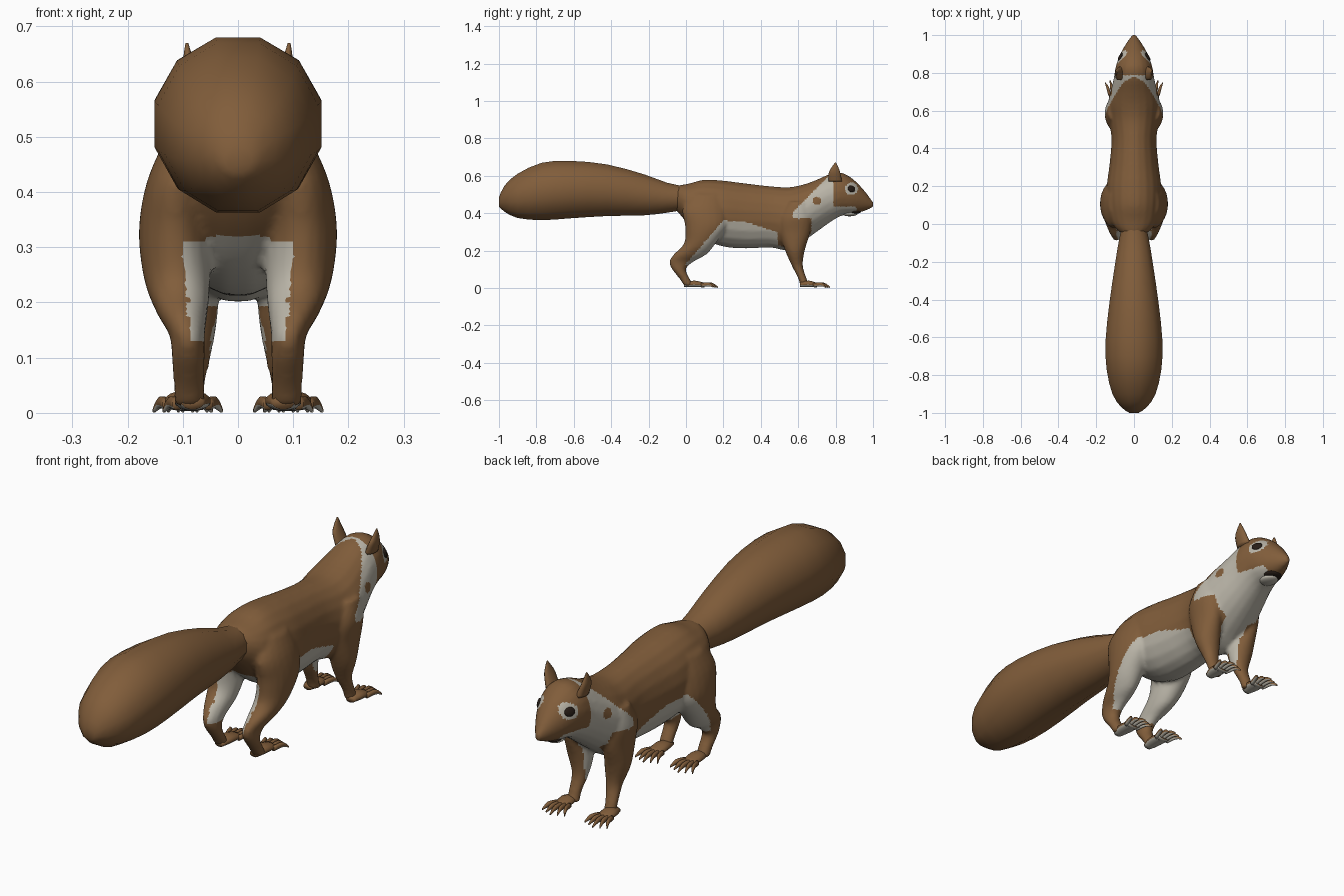
import bpy, bmesh, math
from mathutils import Vector, Matrix

default = bpy.data.objects.get("Cube")
if default:
    bpy.data.objects.remove(default, do_unlink=True)


def material(name, colour):
    mat = bpy.data.materials.new(name)
    mat.use_nodes = True
    rgba = (*colour, 1)
    mat.diffuse_color = rgba
    mat.node_tree.nodes["Principled BSDF"].inputs["Base Color"].default_value = rgba
    return mat


BROWN, CREAM, DARK = 0, 1, 2
palette = [material("russet fur", (.22, .11, .043)),
           material("pale grey fur", (.49, .46, .39)),
           material("dark brown", (.02, .012, .008))]


def smooth_stations(stations, steps):
    """Spline through the stations, so a few of them give a rounded form."""
    rows = []
    last = len(stations) - 1
    for i in range(last):
        p, q, r, s = (Vector(stations[min(max(k, 0), last)]) for k in range(i - 1, i + 3))
        for j in range(steps):
            t = j / steps
            rows.append(q + (r - p) * t / 2 + (p * 2 - q * 5 + r * 4 - s) * t * t / 2
                        + (q * 3 - p - r * 3 + s) * t ** 3 / 2)
    rows.append(Vector(stations[last]))
    return rows


def loft(bm, axis, stations, side=1, sides=20, steps=4):
    """Oval rings. Station: place on axis, x from, x to, other from, other to."""
    rings = []
    for at, x0, x1, o0, o1 in smooth_stations(stations, steps):
        ring = []
        for k in range(sides):
            a = math.tau * (k + .5) / sides
            x = side * ((x0 + x1) / 2 + math.cos(a) * (x1 - x0) / 2)
            o = (o0 + o1) / 2 + math.sin(a) * (o1 - o0) / 2
            ring.append(bm.verts.new((x, at, o) if axis == "y" else (x, o, at)))
        rings.append(ring)
    for a, b in zip(rings, rings[1:]):
        for k in range(sides):
            n = (k + 1) % sides
            bm.faces.new((a[k], a[n], b[n], b[k]))
    bm.faces.new(rings[0])
    bm.faces.new(rings[-1])


def finish(bm, name, rule=None, colour=BROWN):
    bmesh.ops.recalc_face_normals(bm, faces=bm.faces[:])
    mesh = bpy.data.meshes.new(name)
    bm.to_mesh(mesh)
    bm.free()
    obj = bpy.data.objects.new(name, mesh)
    bpy.context.collection.objects.link(obj)
    for mat in palette:
        mesh.materials.append(mat)
    paint(obj, rule or (lambda c, n: colour))
    return obj


def paint(obj, rule):
    for face in obj.data.polygons:
        face.material_index = rule(face.center, face.normal)
        face.use_smooth = True


def ellipsoid(name, place, size, colour):
    bm = bmesh.new()
    bmesh.ops.create_uvsphere(bm, u_segments=16, v_segments=10, radius=1,
                              matrix=Matrix.LocRotScale(Vector(place), None, Vector(size)))
    return finish(bm, name, colour=colour)


def oval(rows):
    """Stations symmetrical about x: place, half width, bottom, top."""
    return [(at, -w, w, low, high) for at, w, low, high in rows]


# Trunk, neck and head
trunk = oval([
    (-.06, .05, .42, .54), (-.03, .09, .39, .55), (.02, .125, .33, .56),
    (.1, .14, .26, .58), (.2, .145, .22, .575), (.32, .13, .21, .56),
    (.45, .12, .215, .545), (.55, .135, .2, .54), (.63, .14, .25, .555),
    (.7, .125, .3, .58), (.77, .108, .35, .61), (.83, .098, .385, .617),
    (.89, .078, .395, .585), (.95, .045, .41, .525), (1, .01, .43, .46)])
fore_leg = [
    (.46, .05, .14, .54, .66), (.38, .05, .155, .5, .67), (.3, .045, .147, .5, .665),
    (.2, .035, .14, .53, .635), (.12, .045, .115, .565, .625),
    (.05, .06, .112, .6, .645), (.012, .06, .112, .61, .66)]
hind_leg = [
    (.5, .04, .13, .02, .2), (.42, .05, .165, -.02, .22), (.33, .05, .18, -.005, .22),
    (.24, .05, .17, -.01, .16), (.18, .055, .147, -.065, .11), (.14, .06, .124, -.09, .04),
    (.1, .06, .12, -.075, 0), (.05, .06, .117, -.035, .02), (.012, .06, .117, -.01, .04)]

EYE, SPOT = Vector((.885, .53)), Vector((.7, .465))


def coat(c, n):
    x, y, z = abs(c.x), c.y, c.z
    inward = n.x * math.copysign(1, c.x) < -.3
    flat = Vector((y, z))
    if (flat - EYE).length < .034 and x > .03:
        return CREAM
    if (flat - SPOT).length < .022:
        return BROWN
    # Belly and inner thighs
    if .12 < z < min(.13 + 1.15 * y, .36, .46 - y / 3) and y < .49:
        return CREAM
    if y < .3 and .13 < z < .31 and (inward or x < .065):
        return CREAM
    if .19 < z < .32 and x < .06 and n.z < -.3:
        return CREAM
    # Throat, chest and sides of the neck
    face = y > .79 and z > .435 or y > .91
    shoulder = z < .37 and y < .67 and x > .05
    if y > .57 and z < y - .165 and not face and not shoulder:
        return CREAM
    return BROWN


bm = bmesh.new()
loft(bm, "y", trunk)
for side in (1, -1):
    loft(bm, "z", fore_leg, side)
    loft(bm, "z", hind_leg, side)
body = finish(bm, "body")

# Fuse trunk and legs into one smooth skin, then colour it
bpy.context.view_layer.objects.active = body
fuse = body.modifiers.new("fuse", "REMESH")
fuse.mode = "VOXEL"
fuse.voxel_size = .009
relax = body.modifiers.new("relax", "SMOOTH")
relax.factor = .5
relax.iterations = 4
for modifier in (fuse, relax):
    bpy.ops.object.modifier_apply(modifier=modifier.name)
paint(body, coat)

# Bushy tail, with a blunt tip
bm = bmesh.new()
loft(bm, "y", oval([
    (-1, .025, .435, .485), (-.97, .07, .405, .55), (-.9, .118, .37, .615),
    (-.77, .15, .357, .675), (-.62, .156, .367, .685), (-.42, .135, .38, .665),
    (-.22, .105, .385, .61), (-.1, .085, .4, .565), (.02, .06, .42, .54)]),
    sides=12, steps=2)
finish(bm, "tail")


# Paws with fanned toes
def paw(name, side, heel, length, middle, spread):
    bm = bmesh.new()
    front = heel + length
    loft(bm, "y", [(heel, middle - .02, middle + .02, .006, .03),
                   (heel + length / 2, middle - .033, middle + .033, .004, .04),
                   (front, middle - .03, middle + .03, .003, .028)], side, 12, 3)
    for toe in range(-2, 3):
        x = middle + toe * .014
        tip = middle + toe * spread
        reach = front + .07 - .011 * abs(toe)
        loft(bm, "y", [(front - .02, x - .009, x + .009, .004, .026),
                       ((front + reach) / 2, (x + tip) / 2 - .008, (x + tip) / 2 + .008, .008, .03),
                       (reach, tip - .003, tip + .003, 0, .008)], side, 8, 3)
    finish(bm, name, lambda c, n: CREAM if n.z < -.1 else BROWN)


for side, word in ((1, "left"), (-1, "right")):
    paw(word + "_hind_paw", side, -.01, .11, .082, .026)
    paw(word + "_fore_paw", side, .61, .09, .1, .026)

    # Pointed ears
    bm = bmesh.new()
    loft(bm, "z", [(.57, .05, .09, .76, .835), (.615, .07, .1, .762, .826),
                   (.645, .082, .099, .778, .815), (.67, .09, .095, .797, .803)], side, 12)
    finish(bm, word + "_ear")

    # Eyes, set on the skin
    hit, spot, normal, _ = body.ray_cast(Vector((side, *EYE)), Vector((-side, 0, 0)))
    eye = ellipsoid(word + "_eye", (0, 0, 0), (.023, .019, .007), DARK)
    eye.location = spot
    eye.rotation_euler = normal.to_track_quat("Z", "Y").to_euler()

# Mouth and lower jaw
ellipsoid("mouth", (0, .9, .408), (.04, .036, .012), DARK)
ellipsoid("lower_jaw", (0, .875, .397), (.036, .042, .014), CREAM)
